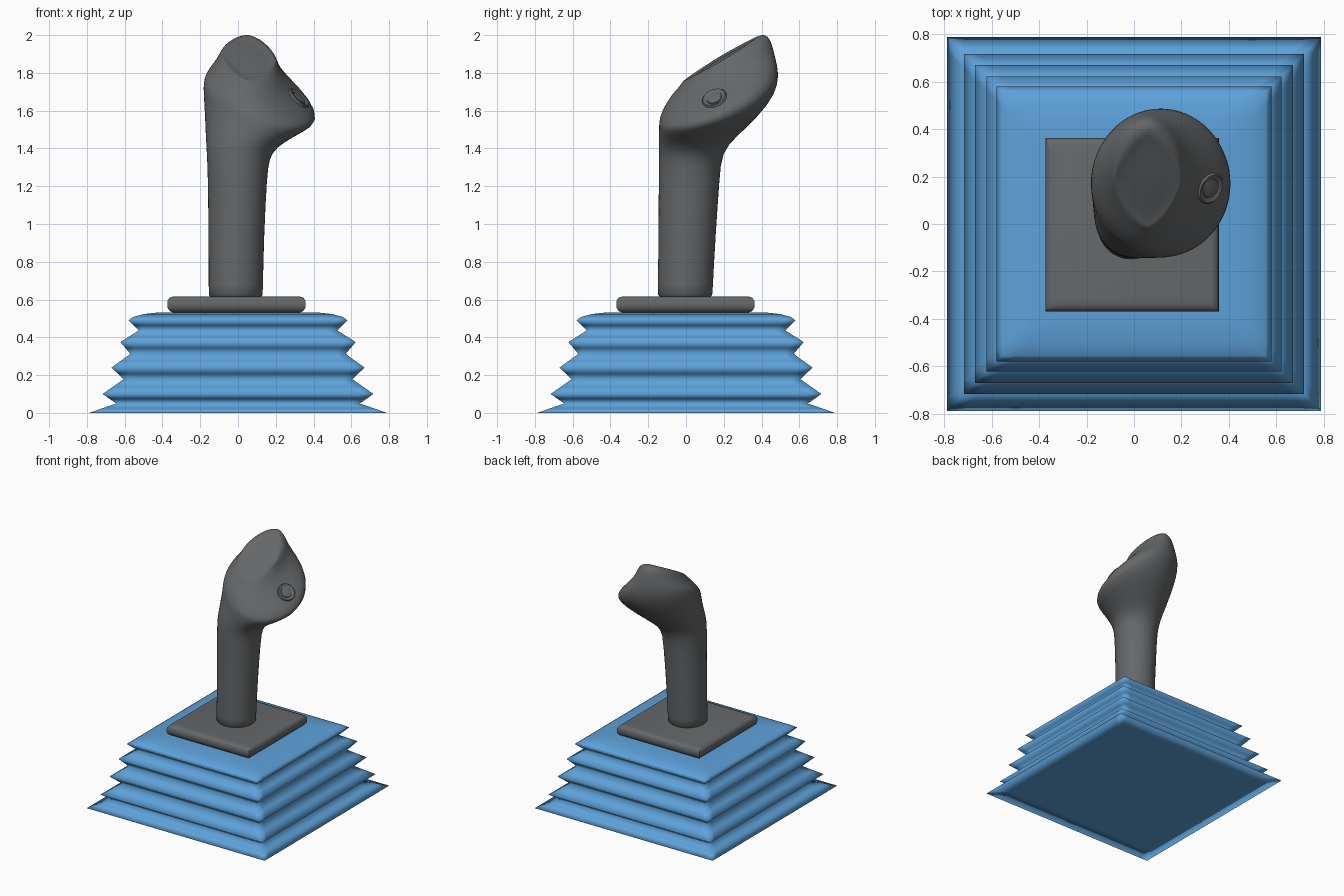
import bpy, bmesh, math
from mathutils import Vector

if "Cube" in bpy.data.objects:
    bpy.data.objects.remove(bpy.data.objects["Cube"])


def material(name, rgb):
    m = bpy.data.materials.new(name)
    m.diffuse_color = (*rgb, 1)
    m.use_nodes = True
    m.node_tree.nodes["Principled BSDF"].inputs["Base Color"].default_value = m.diffuse_color
    return m


BLUE = material("bellows blue", (0.11, 0.36, 0.70))
GREY = material("grip grey", (0.13, 0.135, 0.14))


def loft(name, rings, mat, angle, start='face', end='face'):
    """Skin equally sized point rings; each end is 'face' or a tip point."""
    bm = bmesh.new()
    rows = [[bm.verts.new(p) for p in ring] for ring in rings]
    n = len(rows[0])
    for a, b in zip(rows, rows[1:]):
        for i in range(n):
            j = (i + 1) % n
            bm.faces.new((a[i], a[j], b[j], b[i]))
    for row, cap, order in ((rows[0], start, -1), (rows[-1], end, 1)):
        if cap == 'face':
            bm.faces.new(row[::order])
        else:
            c = bm.verts.new(cap)
            for i in range(n):
                bm.faces.new((row[i], row[(i + 1) % n], c)[::order])
    me = bpy.data.meshes.new(name)
    bm.to_mesh(me)
    bm.free()
    obj = bpy.data.objects.new(name, me)
    bpy.context.collection.objects.link(obj)
    me.materials.append(mat)
    bpy.ops.object.select_all(action='DESELECT')
    obj.select_set(True)
    bpy.context.view_layer.objects.active = obj
    bpy.ops.object.shade_smooth_by_angle(angle=math.radians(angle))
    return obj


def square(h, z, cx=0, cy=0, support=0.06):
    """Counter-clockwise square ring with support points beside each corner."""
    pts = []
    k = h - support
    for q in range(4):
        c, s = (1, 0, -1, 0)[q], (0, 1, 0, -1)[q]
        for x, y in ((h, k), (h, h), (k, h)):
            pts.append((cx + c * x - s * y, cy + s * x + c * y, z))
    return pts


def mix(a, b, f):
    return (a[0] + f * (b[0] - a[0]), a[1] + f * (b[1] - a[1]))


# Pleated square bellows with a flat floor, softly shaded over folds and valleys
tips = [(0.788, 0.0), (0.717, 0.10), (0.670, 0.24), (0.623, 0.375), (0.580, 0.49)]
valleys = [(0.645, 0.05), (0.606, 0.178), (0.570, 0.312), (0.525, 0.437)]
profile = [(0.66, 0.0)]
for tip, valley, upper in zip(tips, valleys, tips[1:]):
    profile += [tip, mix(tip, valley, 0.5), valley, mix(valley, upper, 0.5)]
profile += [tips[-1], (0.555, 0.508), (0.50, 0.523), (0.42, 0.532), (0.30, 0.532)]
loft("bellows", [square(h, z) for h, z in profile], BLUE, 180)

# Square collar plate with rolled edges
plate = [(0.33, 0.53), (0.352, 0.538), (0.365, 0.556), (0.366, 0.575),
         (0.365, 0.594), (0.354, 0.61), (0.335, 0.616)]
loft("collar_plate", [square(h, z, -0.008, -0.003, 0.03) for h, z in plate], GREY, 60)

# Middle of the thumb button on the side of the head
BUTTON = Vector((0.313, 0.152, 1.655))
INWARD = Vector((-0.62, 0.12, -0.78)).normalized()


def dish(p):
    """Press a shallow hollow into the head around the button."""
    p = Vector(p)
    d = (p - BUTTON).length / 0.13
    return p + INWARD * 0.012 * (1 - d * d) ** 2 if d < 1 else p


def oval(cx, cy, cz, rx, ry, sx=0.0, sy=0.0, power=2.0, n=32):
    """Superellipse ring lying on a plane sloped sx along x and sy along y."""
    pts = []
    for i in range(n):
        t = 2 * math.pi * i / n
        c, s = math.cos(t), math.sin(t)
        x = rx * math.copysign(abs(c) ** (2 / power), c)
        y = ry * math.copysign(abs(s) ** (2 / power), s)
        pts.append(dish((cx + x, cy + y, cz + sx * x + sy * y)))
    return pts


# Grip: shaft, flared head and sloping diamond face in one skin
grip_rings = [
    oval(-0.012, -0.005, 0.605, 0.147, 0.148),
    oval(-0.012, -0.005, 0.630, 0.143, 0.145),
    oval(-0.009, 0.006, 0.950, 0.148, 0.152),
    oval(-0.003, 0.017, 1.250, 0.157, 0.162),
    oval(0.000, 0.023, 1.365, 0.166, 0.167, -0.10, 0.08),
    oval(0.016, 0.060, 1.440, 0.188, 0.205, -0.18, 0.12),
    oval(0.062, 0.125, 1.530, 0.238, 0.270, -0.24, 0.21),
    oval(0.112, 0.168, 1.615, 0.296, 0.312, -0.27, 0.29),
    oval(0.116, 0.175, 1.668, 0.300, 0.317, -0.28, 0.37),
    oval(0.100, 0.178, 1.718, 0.268, 0.306, -0.27, 0.41),
    oval(0.058, 0.188, 1.795, 0.182, 0.276, -0.20, 0.46),
    oval(0.057, 0.205, 1.852, 0.160, 0.243, -0.15, 0.53, 1.9),
    oval(0.057, 0.200, 1.879, 0.146, 0.219, -0.12, 0.58, 1.7),
    oval(0.057, 0.185, 1.879, 0.142, 0.196, -0.10, 0.60, 1.35),
    oval(0.057, 0.184, 1.871, 0.130, 0.180, -0.10, 0.60, 1.35),
    oval(0.057, 0.182, 1.872, 0.080, 0.110, -0.06, 0.60, 1.35),
]
grip = loft("grip", grip_rings, GREY, 180, (-0.012, -0.005, 0.605), (0.057, 0.18, 1.875))
sub = grip.modifiers.new("smooth", 'SUBSURF')
sub.levels = sub.render_levels = 1

# Seat the thumb button and its raised surround on the finished skin
bpy.context.view_layer.update()
skin = grip.evaluated_get(bpy.context.evaluated_depsgraph_get())
hit, seat, normal, _ = skin.ray_cast(BUTTON - INWARD * 0.3, INWARD)
spin = normal.to_track_quat('Z', 'Y')


def button_ring(r, h):
    return [seat + spin @ Vector((r * math.cos(a), r * math.sin(a), h))
            for a in (2 * math.pi * i / 32 for i in range(32))]


loft("thumb_button", [button_ring(r, h) for r, h in (
    (0.070, -0.03), (0.068, 0.002), (0.062, 0.009), (0.054, 0.008), (0.046, 0.002),
    (0.042, 0.002), (0.040, 0.007), (0.032, 0.009))], GREY, 50)
